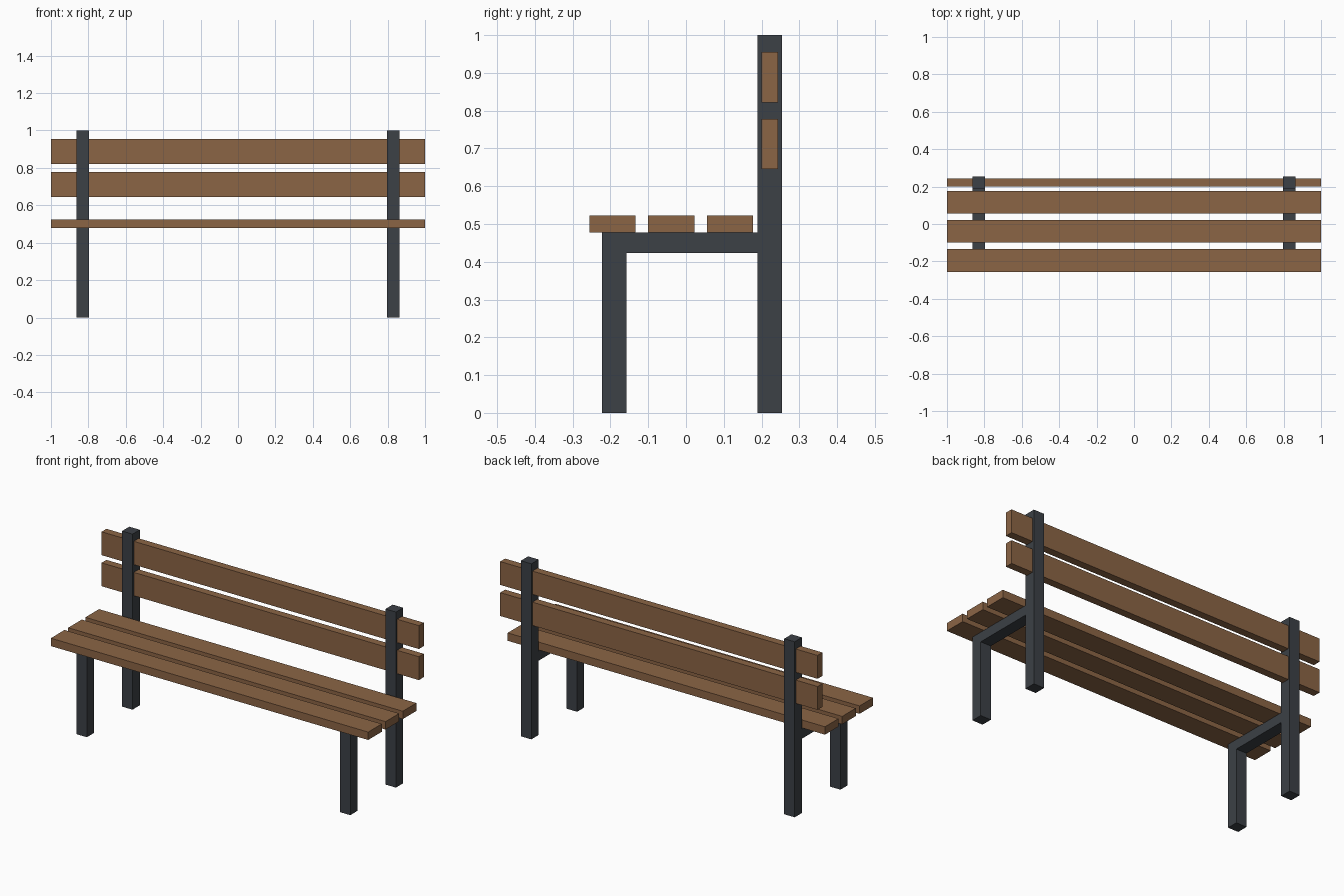
import bpy
import bmesh
from mathutils import Vector

cube = bpy.data.objects.get("Cube")
if cube:
    bpy.data.objects.remove(cube, do_unlink=True)


def make_material(name, colour):
    mat = bpy.data.materials.new(name)
    mat.use_nodes = True
    mat.diffuse_color = colour
    mat.node_tree.nodes["Principled BSDF"].inputs["Base Color"].default_value = colour
    return mat


wood = make_material("brown_wood", (0.26, 0.13, 0.06, 1))
metal = make_material("dark_metal", (0.045, 0.052, 0.061, 1))


def extrude_profile(name, profile, x_min, x_max, mat):
    """Extrude a (y, z) outline along x."""
    bm = bmesh.new()
    face = bm.faces.new([bm.verts.new((x_min, y, z)) for y, z in profile])
    result = bmesh.ops.extrude_face_region(bm, geom=[face])
    verts = [v for v in result["geom"] if isinstance(v, bmesh.types.BMVert)]
    bmesh.ops.translate(bm, verts=verts, vec=Vector((x_max - x_min, 0, 0)))
    bmesh.ops.recalc_face_normals(bm, faces=bm.faces)
    mesh = bpy.data.meshes.new(name)
    bm.to_mesh(mesh)
    bm.free()
    mesh.materials.append(mat)
    obj = bpy.data.objects.new(name, mesh)
    bpy.context.collection.objects.link(obj)
    return obj


def plank(name, y0, y1, z0, z1):
    return extrude_profile(name, [(y0, z0), (y1, z0), (y1, z1), (y0, z1)], -1, 1, wood)


# Side frames: front leg, seat rail and tall rear post in one outline
SEAT_Z, RAIL_Z = 0.478, 0.423
frame = [(-0.222, 0), (-0.158, 0), (-0.158, RAIL_Z), (0.189, RAIL_Z), (0.189, 0),
         (0.254, 0), (0.254, 1), (0.189, 1), (0.189, SEAT_Z), (-0.222, SEAT_Z)]
for side, x in (("left", 0.83), ("right", -0.83)):
    extrude_profile(side + "_frame", frame, x - 0.033, x + 0.033, metal)

# Seat planks
for part, y in (("front", -0.256), ("middle", -0.1), ("rear", 0.055)):
    plank(part + "_seat_plank", y, y + 0.122, SEAT_Z, 0.523)

# Backrest planks, running through the posts
for part, z in (("lower", 0.645), ("upper", 0.822)):
    plank(part + "_back_plank", 0.2, 0.244, z, z + 0.133)
